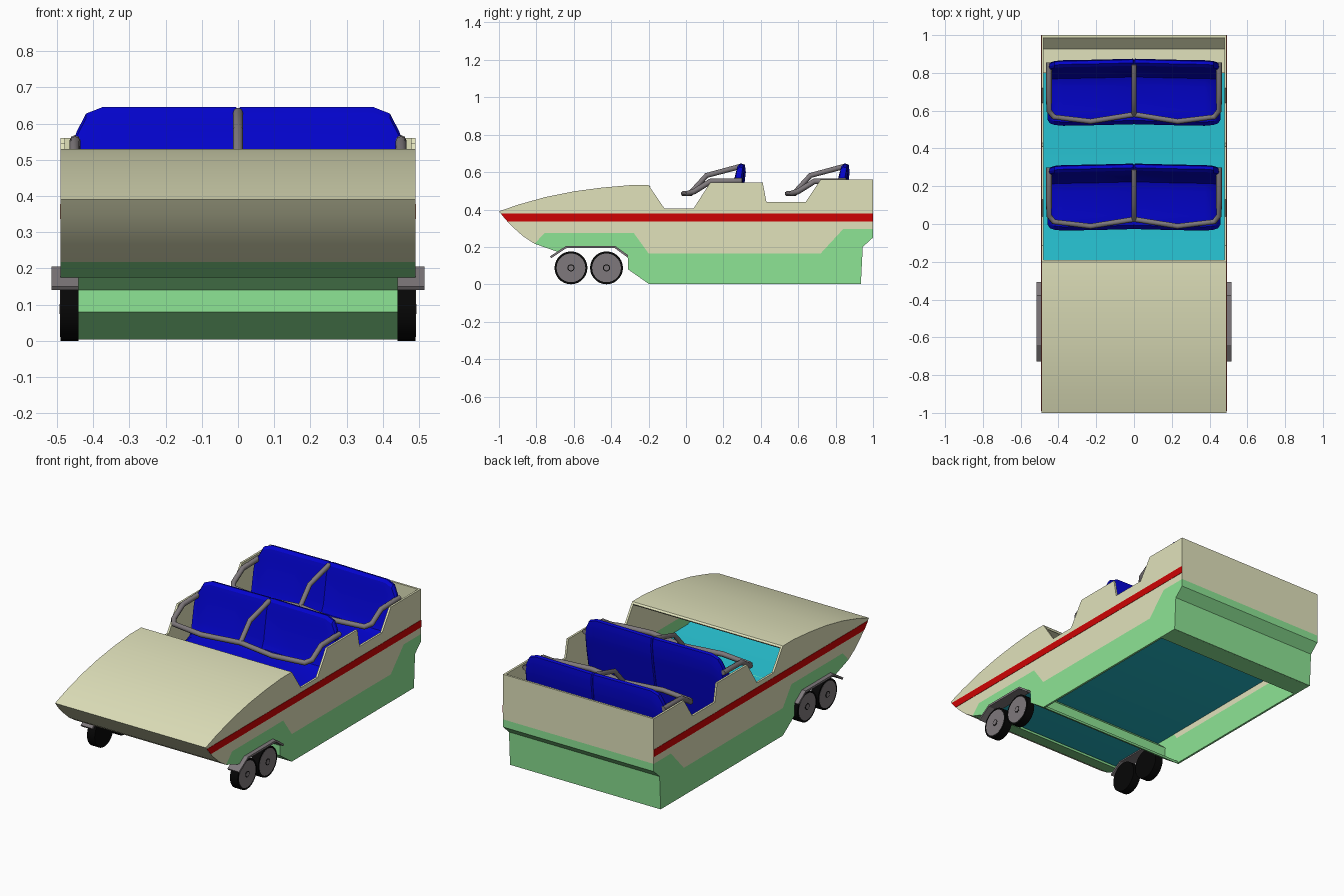
import bpy, bmesh, math
from mathutils import Vector

cube = bpy.data.objects.get("Cube")
if cube:
    bpy.data.objects.remove(cube, do_unlink=True)


def material(name, rgb):
    m = bpy.data.materials.new(name)
    m.use_nodes = True
    m.diffuse_color = (*rgb, 1)
    m.node_tree.nodes["Principled BSDF"].inputs["Base Color"].default_value = (*rgb, 1)
    return m


BEIGE = material("beige", (0.75, 0.76, 0.5))
GREEN = material("green", (0.27, 0.78, 0.3))
RED = material("red", (0.62, 0.001, 0.001))
BLUE = material("blue", (0.001, 0.001, 0.62))
TEAL = material("teal", (0.02, 0.52, 0.62))
GREY = material("grey", (0.21, 0.19, 0.2))
BLACK = material("black", (0.002, 0.002, 0.002))

OUT, IN = 0.49, 0.478      # outer and inner faces of the side walls
SKIN = 0.012


def finish(ob, mat, angle=30):
    ob.data.materials.clear()
    ob.data.materials.append(mat)
    bpy.ops.object.select_all(action='DESELECT')
    ob.select_set(True)
    bpy.context.view_layer.objects.active = ob
    bpy.ops.object.shade_smooth_by_angle(angle=math.radians(angle))
    return ob


def loft(name, rings, mat):
    """Skin a list of equal rings and cap both ends."""
    bm = bmesh.new()
    loops = [[bm.verts.new(p) for p in ring] for ring in rings]
    n = len(loops[0])
    for a, b in zip(loops, loops[1:]):
        for i in range(n):
            bm.faces.new((a[i], a[(i + 1) % n], b[(i + 1) % n], b[i]))
    bm.faces.new(loops[0])
    bm.faces.new(loops[-1])
    bmesh.ops.recalc_face_normals(bm, faces=bm.faces)
    me = bpy.data.meshes.new(name)
    bm.to_mesh(me)
    bm.free()
    ob = bpy.data.objects.new(name, me)
    bpy.context.collection.objects.link(ob)
    return finish(ob, mat)


def prism(name, outline, x0, x1, mat):
    """Extrude a y-z outline across x."""
    return loft(name, [[(x, y, z) for y, z in outline] for x in (x0, x1)], mat)


def sheet(name, path, t, mat, x0=-IN, x1=IN):
    """Bent plate: a y-z path thickened by t to its left side."""
    pts = [Vector(p) for p in path]
    off = []
    for i, p in enumerate(pts):
        d = (pts[min(i + 1, len(pts) - 1)] - pts[max(i - 1, 0)]).normalized()
        off.append(p + Vector((-d.y, d.x)) * t)
    return prism(name, pts + off[::-1], x0, x1, mat)


def cylinder(name, x, y, z, r, depth, mat, sides=28):
    bpy.ops.mesh.primitive_cylinder_add(vertices=sides, radius=r, depth=depth,
                                        location=(x, y, z), rotation=(0, math.pi / 2, 0))
    ob = bpy.context.object
    ob.name = name
    return finish(ob, mat)


def tube(name, points, r, mat):
    cu = bpy.data.curves.new(name, 'CURVE')
    cu.dimensions = '3D'
    cu.bevel_depth = r
    cu.bevel_resolution = 2
    cu.use_fill_caps = True
    sp = cu.splines.new('POLY')
    sp.points.add(len(points) - 1)
    for p, co in zip(sp.points, points):
        p.co = (*co, 1)
    ob = bpy.data.objects.new(name, cu)
    bpy.context.collection.objects.link(ob)
    bpy.ops.object.select_all(action='DESELECT')
    ob.select_set(True)
    bpy.context.view_layer.objects.active = ob
    bpy.ops.object.convert(target='MESH')
    return finish(bpy.context.object, mat, 50)


# Hull outlines
chin = [(-0.81, 0.217), (-0.87, 0.256), (-0.925, 0.305), (-0.968, 0.35)]
deck = [(-1, 0.39), (-0.9, 0.425), (-0.75, 0.467), (-0.6, 0.497),
        (-0.45, 0.517), (-0.3, 0.53), (-0.2, 0.53)]
cutouts = [(-0.115, 0.405), (0.04, 0.405), (0.13, 0.545), (0.41, 0.545),
           (0.43, 0.44), (0.64, 0.44), (0.72, 0.56), (1, 0.56)]
seam = [(1, 0.295), (0.84, 0.295), (0.72, 0.165), (-0.2, 0.165),
        (-0.28, 0.275), (-0.755, 0.275)]
keel = [(-0.69, 0.175), (-0.63, 0.2), (-0.38, 0.2), (-0.31, 0.14), (-0.31, 0.08),
        (-0.2, 0.003), (0.935, 0.003), (0.945, 0.2), (1, 0.25)]
stripe = [(-0.99, 0.378), (-0.955, 0.336), (1, 0.336), (1, 0.378)]

# Side walls, stripes, wheels and fenders on both sides
for side, s in (("left", 1), ("right", -1)):
    prism(side + "_upper_wall", deck + cutouts + seam + chin, s * IN, s * OUT, BEIGE)
    prism(side + "_lower_wall", seam + chin[:1] + keel, s * IN, s * OUT, GREEN)
    prism(side + "_stripe", stripe, s * OUT, s * (OUT + 0.002), RED)
    sheet(side + "_fender", [(-0.72, 0.14), (-0.64, 0.193), (-0.38, 0.193), (-0.315, 0.145)],
          SKIN, GREY, s * 0.44, s * 0.515)
    for place, y in (("front", -0.615), ("rear", -0.425)):
        label = side + "_" + place
        cylinder(label + "_tyre", s * 0.465, y, 0.088, 0.088, 0.05, BLACK)
        cylinder(label + "_wheel_disc", s * 0.488, y, 0.088, 0.077, 0.006, GREY)
        cylinder(label + "_hub_ring", s * 0.49, y, 0.088, 0.019, 0.004, BLACK, 16)
        cylinder(label + "_hub", s * 0.491, y, 0.088, 0.014, 0.004, GREY, 16)

# Panels spanning the width
sheet("nose_shell", chin + deck + [(-0.19, 0.522)], -SKIN, BEIGE)
sheet("nose_lower_strip", [(-0.81, 0.217), (-0.69, 0.175)], SKIN, GREEN)
sheet("underbody_front", keel[2:6], SKIN, GREEN)
sheet("underbody_rear_flange", [(0.81, 0.003), (0.93, 0.003)], SKIN, GREEN)
sheet("back_upper", [(1, 0.56), (1, 0.295)], -SKIN, BEIGE)
sheet("back_lower", [(1, 0.295), (1, 0.25), (0.945, 0.2), (0.935, 0.003)], -SKIN, GREEN)
sheet("rear_inner_floor", [(0.8, 0.204), (0.93, 0.204), (0.99, 0.262)], SKIN, BEIGE)
sheet("floor", [(-0.85, 0.262), (-0.7, 0.2), (0.81, 0.2)], 0.008, TEAL)

# Bench section, and stations (x, height scale, depth inset, backward bow)
bench = [(-0.03, 0.21), (-0.035, 0.33), (-0.015, 0.355), (0.04, 0.362), (0.17, 0.358),
         (0.215, 0.375), (0.235, 0.42), (0.262, 0.58), (0.275, 0.63), (0.29, 0.645),
         (0.307, 0.64), (0.312, 0.6), (0.3, 0.5), (0.25, 0.21)]
half = [(0.457, 0.78, 0.03, 0), (0.445, 0.85, 0.012, 0), (0.42, 0.96, 0.004, 0),
        (0.375, 1, 0, 0), (0.2, 1, 0, 0.003), (0.006, 1, 0, 0.008), (0, 0.99, 0.004, 0.006)]
stations = half + [(-x, k, i, b) for x, k, i, b in half[-2::-1]]

for row, dy in (("front", 0), ("rear", 0.555)):
    rings = []
    for x, k, inset, bow in stations:
        rings.append([(x, dy + 0.14 + (y - 0.14) * (1 - inset / 0.17) + bow,
                       0.2 + (z - 0.2) * k) for y, z in bench])
    loft(row + "_bench", rings, BLUE)

    # Lap bar: bent crossbar with side arms, and a middle brace
    arm = [(0.45, 0.3, 0.553), (0.45, 0.13, 0.55), (0.45, 0.045, 0.497),
           (0.425, 0.012, 0.486), (0.23, -0.012, 0.485)]
    path = arm + [(0, 0.025, 0.485)] + [(-x, y, z) for x, y, z in arm[::-1]]
    tube(row + "_lap_bar", [(x, y + dy, z) for x, y, z in path], 0.015, GREY)
    brace = [(0, 0.29, 0.63), (0, 0.11, 0.582), (0, 0.025, 0.488)]
    tube(row + "_middle_brace", [(x, y + dy, z) for x, y, z in brace], 0.014, GREY)
